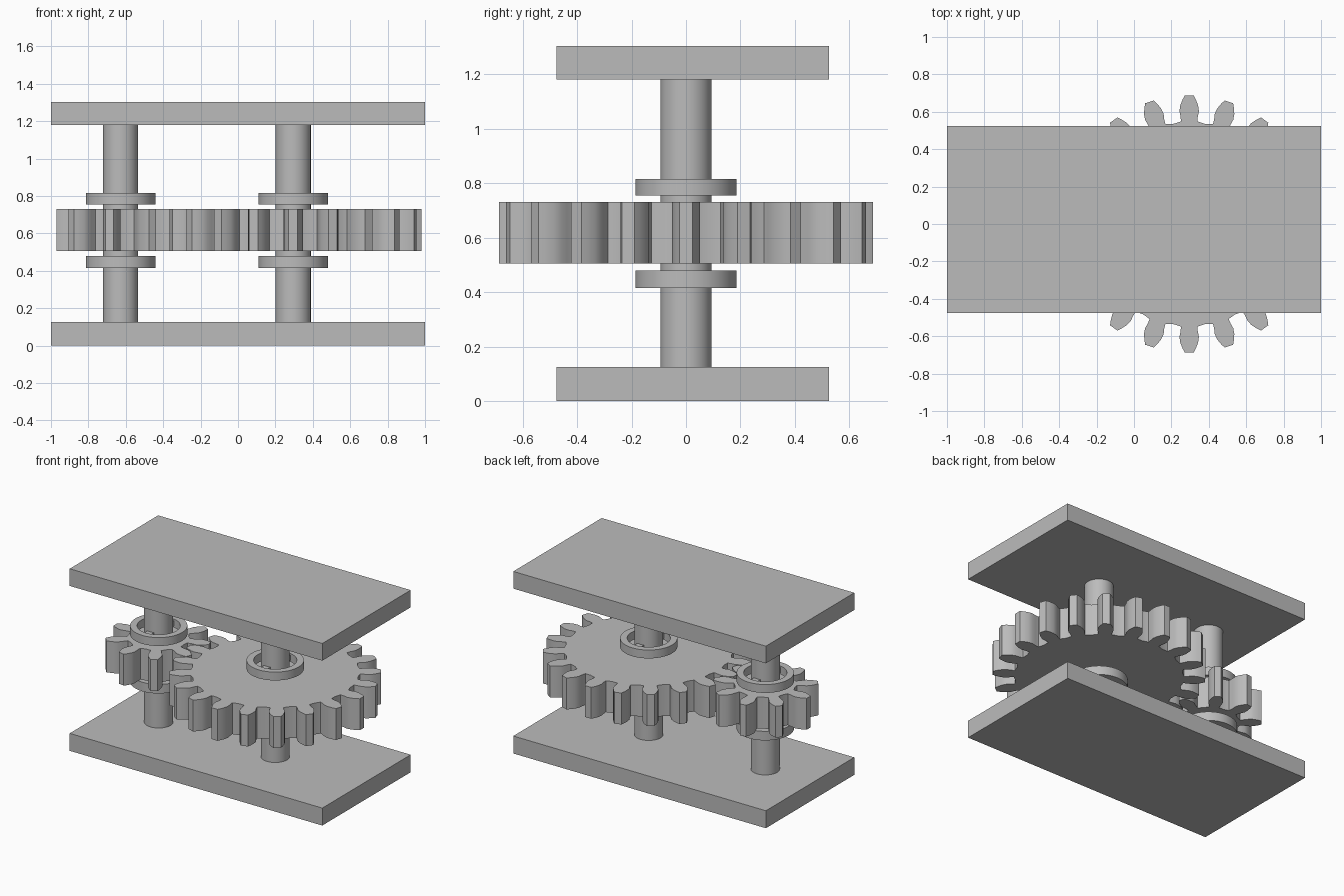
import bpy, bmesh, math
from mathutils import Matrix, Vector

if "Cube" in bpy.data.objects:
    bpy.data.objects.remove(bpy.data.objects["Cube"])

# Single grey finish
grey = bpy.data.materials.new("plain_grey")
grey.use_nodes = True
colour = (0.5, 0.5, 0.5, 1)
grey.diffuse_color = colour
grey.node_tree.nodes["Principled BSDF"].inputs["Base Color"].default_value = colour

DRIVEN_X, PINION_X = 0.295, -0.628
SEGMENTS = 64


def finish(name, bm, smooth=True):
    bmesh.ops.recalc_face_normals(bm, faces=bm.faces)
    mesh = bpy.data.meshes.new(name)
    bm.to_mesh(mesh)
    bm.free()
    mesh.materials.append(grey)
    obj = bpy.data.objects.new(name, mesh)
    bpy.context.collection.objects.link(obj)
    if smooth:
        bpy.ops.object.select_all(action="DESELECT")
        obj.select_set(True)
        bpy.context.view_layer.objects.active = obj
        bpy.ops.object.shade_smooth_by_angle(angle=math.radians(25))
    return obj


def add_box(bm, centre, size):
    bmesh.ops.create_cube(bm, size=1, matrix=Matrix.Translation(centre) @ Matrix.Diagonal((*size, 1)))


def extrude_outline(bm, points, bottom, top):
    face = bm.faces.new([bm.verts.new((x, y, bottom)) for x, y in points])
    moved = bmesh.ops.extrude_face_region(bm, geom=[face], use_keep_orig=True)
    verts = [g for g in moved["geom"] if isinstance(g, bmesh.types.BMVert)]
    bmesh.ops.translate(bm, verts=verts, vec=(0, 0, top - bottom))


def plate(name, bottom, top):
    bm = bmesh.new()
    add_box(bm, (0, 0.025, (bottom + top) / 2), (2, 1, top - bottom))
    finish(name, bm, False)


def shaft(name, x):
    bm = bmesh.new()
    bmesh.ops.create_cone(bm, cap_ends=True, segments=SEGMENTS, radius1=0.094, radius2=0.094,
                          depth=1.055, matrix=Matrix.Translation((x, 0, 0.6525)))
    finish(name, bm)


def gear(name, x, teeth, flank, phase):
    """Each flank entry is (radius, half width) from root to tip."""
    root = flank[0][0]
    pitch = math.tau / teeth
    points = []
    for i in range(teeth):
        mid = phase + i * pitch
        side = [(r, math.asin(w / r)) for r, w in flank]
        polar = [(r, mid - a) for r, a in side] + [(r, mid + a) for r, a in reversed(side)]
        polar.append((root - 0.008, mid + pitch / 2))
        points += [(x + r * math.cos(a), r * math.sin(a)) for r, a in polar]
    bm = bmesh.new()
    extrude_outline(bm, points, 0.505, 0.73)
    finish(name, bm)


def collar(name, x, bottom, top):
    # Hollow ring made by spinning a rectangular section
    bm = bmesh.new()
    section = [(0.14, bottom), (0.186, bottom), (0.186, top), (0.14, top)]
    verts = [bm.verts.new((x + r, 0, z)) for r, z in section]
    edges = [bm.edges.new((verts[i], verts[(i + 1) % 4])) for i in range(4)]
    bmesh.ops.spin(bm, geom=verts + edges, cent=Vector((x, 0, 0)), axis=(0, 0, 1),
                   angle=math.tau, steps=SEGMENTS)
    bmesh.ops.remove_doubles(bm, verts=bm.verts, dist=0.0005)
    # Small lugs that reach the shaft
    for side in (-1, 1):
        add_box(bm, (x, side * 0.117, (bottom + top) / 2), (0.05, 0.06, top - bottom - 0.02))
    finish(name, bm)


plate("bottom_plate", 0, 0.125)
plate("top_plate", 1.18, 1.303)

driven_flank = [(0.55, 0.044), (0.575, 0.046), (0.605, 0.052), (0.635, 0.048),
                (0.665, 0.036), (0.687, 0.024)]
pinion_flank = [(0.205, 0.034), (0.24, 0.04), (0.27, 0.047), (0.295, 0.044),
                (0.325, 0.032), (0.344, 0.022)]
gear("large_gear", DRIVEN_X, 20, driven_flank, 0)
gear("small_gear", PINION_X, 9, pinion_flank, math.pi)

for label, x in (("large", DRIVEN_X), ("small", PINION_X)):
    shaft(label + "_gear_shaft", x)
    collar(label + "_gear_lower_collar", x, 0.415, 0.48)
    collar(label + "_gear_upper_collar", x, 0.755, 0.815)
